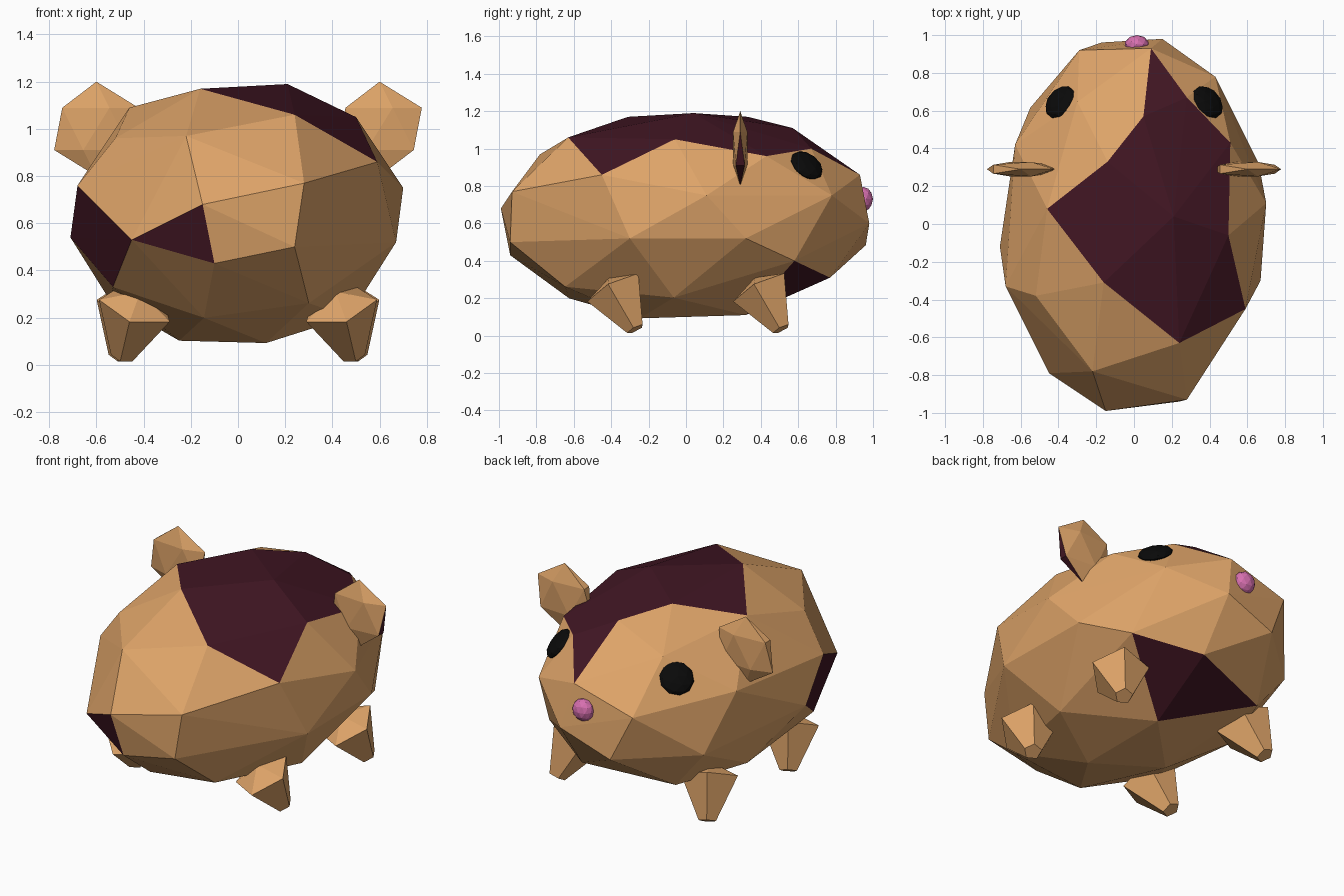
import bpy, bmesh
from math import radians
from mathutils import Matrix, Vector

if "Cube" in bpy.data.objects:
    bpy.data.objects.remove(bpy.data.objects["Cube"])


def material(name, rgb):
    m = bpy.data.materials.new(name)
    m.diffuse_color = (*rgb, 1)
    m.use_nodes = True
    m.node_tree.nodes["Principled BSDF"].inputs["Base Color"].default_value = m.diffuse_color
    return m


TAN = material("tan_fur", (0.73, 0.37, 0.14))
DARK = material("dark_fur", (0.053, 0.008, 0.017))
BLACK = material("eye_black", (0.003, 0.003, 0.003))
PINK = material("nose_pink", (0.68, 0.16, 0.43))


def finish(name, bm, *mats):
    bmesh.ops.recalc_face_normals(bm, faces=bm.faces[:])
    me = bpy.data.meshes.new(name)
    bm.to_mesh(me)
    bm.free()
    for m in mats:
        me.materials.append(m)
    ob = bpy.data.objects.new(name, me)
    bpy.context.collection.objects.link(ob)
    return ob


def blob(name, subdiv, loc, radii, mat, normal=None, dark=None):
    """Faceted ellipsoid; its local z axis may be aimed along a normal."""
    bm = bmesh.new()
    bmesh.ops.create_icosphere(bm, subdivisions=subdiv, radius=1)
    rot = Vector(normal).to_track_quat('Z', 'Y').to_matrix().to_4x4() if normal else Matrix()
    bm.transform(Matrix.Translation(loc) @ rot @ Matrix.Diagonal((*radii, 1)))
    for f in bm.faces:
        if dark and dark(f.calc_center_median() - Vector(loc)):
            f.material_index = 1
    return finish(name, bm, mat, DARK)


# Body: tilted faceted ellipsoid, with its irregular corners pulled into place
CENTRE, RADII = Vector((0, 0, 0.64)), (0.73, 1.03, 0.572)
saddle = [(.21, .04, 1.19), (-.16, -.31, 1.17), (.24, -.63, 1.06), (.59, -.45, .86),
          (.50, -.06, 1.05), (.51, .43, .96), (.28, .67, 1.0), (.05, .57, 1.11),
          (-.46, .08, 1.09), (.09, .93, .86), (-.14, .33, 1.17)]
flank = [(-.68, -.33, .76), (-.71, -.12, .54), (-.53, -.45, .33), (-.45, -.79, .53)]
rump = [flank[3], (-.15, -.99, .68), (-.10, -.94, .43)]
chin = [(.50, .58, .40), (.15, .77, .31), (-.36, .61, .25), (.10, .32, .11)]
plain = [(-.22, -.78, .97), (-.52, -.38, .96), (-.29, .92, .75), (.28, -.93, .77),
         (.24, -.94, .50), (.67, -.30, .52), (.70, .11, .75), (.66, .32, .52),
         (.43, .78, .75), (.15, .98, .60)]


def unit(p):
    return Vector((a - c) / r for a, c, r in zip(p, CENTRE, RADII))


marks = [Vector(p) for p in saddle + flank + rump[1:] + chin + plain]
pole = Vector((-.163, .24, .957)).normalized()
side = Vector((.685, -.058, .717))
side = (side - pole * side.dot(pole)).normalized()
tilt = Matrix((side, pole.cross(side), pole)).transposed() @ Matrix.Rotation(radians(-6), 3, 'Z')

ball = bmesh.new()
bmesh.ops.create_icosphere(ball, subdivisions=2, radius=1)
dirs = [tilt @ v.co for v in ball.verts]
ball.free()
pairs = sorted(((unit(m) - d).length, i, j) for i, m in enumerate(marks) for j, d in enumerate(dirs))
used_m, used_d = set(), set()
for dist, i, j in pairs:
    if i not in used_m and j not in used_d:
        used_m.add(i)
        used_d.add(j)
points = marks[:]
for j, d in enumerate(dirs):
    if j not in used_d and min((unit(m) - d).length for m in marks) > 0.4:
        points.append(CENTRE + Vector(a * r for a, r in zip(d, RADII)))

body = bmesh.new()
for p in points:
    body.verts.new(p)
bmesh.ops.convex_hull(body, input=body.verts[:])
patches = [[Vector(p) for p in patch] for patch in (saddle, flank, rump, chin)]
for f in body.faces:
    for patch in patches:
        if all(min((v.co - p).length for p in patch) < 0.001 for v in f.verts):
            f.material_index = 1
finish("body", body, TAN, DARK)


# Legs: stubby tapered five-sided feet that splay outwards
def leg(name, top, tip):
    top, tip = Vector(top), Vector(tip)
    axis = top - tip
    bm = bmesh.new()
    bmesh.ops.create_cone(bm, cap_ends=True, segments=5, radius1=0.05, radius2=0.165,
                          depth=axis.length)
    cap = max(bm.faces, key=lambda f: f.calc_center_median().z)
    bmesh.ops.poke(bm, faces=[cap], offset=0.07)
    rot = axis.to_track_quat('Z', 'Y').to_matrix().to_4x4()
    bm.transform(Matrix.Translation((top + tip) / 2) @ rot)
    finish(name, bm, TAN)


for s, label in ((1, "right"), (-1, "left")):
    leg("front_leg_" + label, (s * .44, .40, .25), (s * .50, .51, .035))
    leg("rear_leg_" + label, (s * .43, -.38, .25), (s * .49, -.27, .035))

    # Ears: thin upright discs, one with a dark outer corner
    blob("ear_" + label, 1, (s * .60, .29, 1.0), (.20, .045, .20), TAN,
         dark=lambda c, s=s: s > 0 and c.x > .05 and c.z < 0 and c.y < 0.01)

    # Eyes: flat black buttons lying on the head
    blob("eye_" + label, 2, (s * .39, .645, .91), (.097, .097, .035), BLACK,
         normal=(s * .74, .61, .82))

# Nose
blob("nose", 2, (.015, .95, .73), (.065, .05, .065), PINK)
